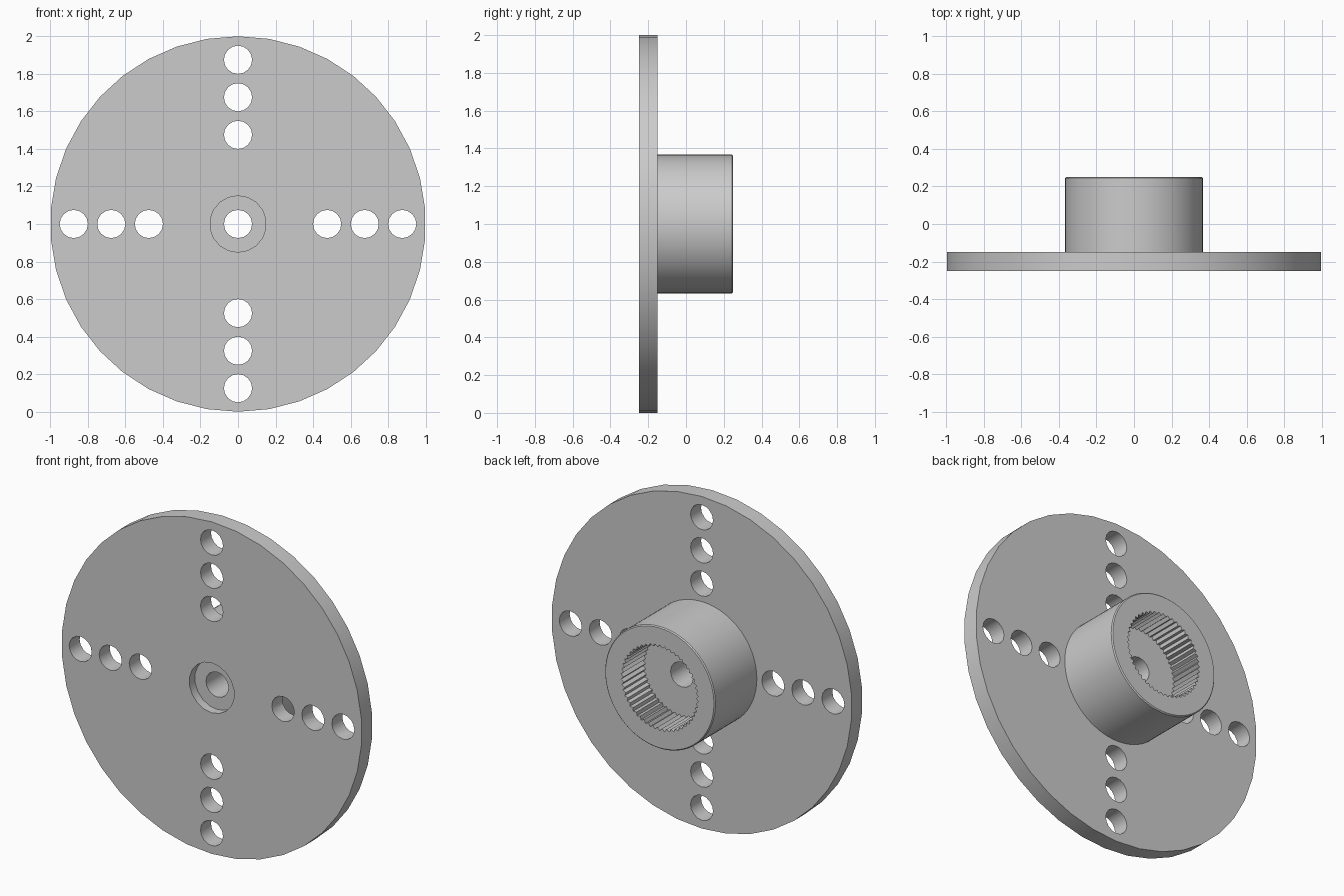
import bpy
import bmesh
from math import sin, cos, pi, radians

cube = bpy.data.objects.get("Cube")
if cube:
    bpy.data.objects.remove(cube)

CENTRE_Z = 1.0
FRONT, PLATE_BACK, HUB_BACK = -0.25, -0.15, 0.25
BOLT_R = 0.075

grey = bpy.data.materials.new("plain grey")
grey.use_nodes = True
colour = (0.6, 0.6, 0.6, 1)
grey.diffuse_color = colour
grey.node_tree.nodes["Principled BSDF"].inputs["Base Color"].default_value = colour


def prism(name, radii, sides, y0, y1, x=0, z=0, chamfer=0):
    """Prism along y; the radii repeat around the outline, starting at the top."""
    bm = bmesh.new()
    outline = []
    for i in range(sides):
        a, r = 2 * pi * i / sides, radii[i % len(radii)]
        outline.append((x + r * sin(a), CENTRE_Z + z + r * cos(a)))
    front = [bm.verts.new((px, y0, pz)) for px, pz in outline]
    back = [bm.verts.new((px, y1, pz)) for px, pz in outline]
    bm.faces.new(front)
    rear = bm.faces.new(back)
    for i in range(sides):
        j = (i + 1) % sides
        bm.faces.new((front[i], front[j], back[j], back[i]))
    bmesh.ops.recalc_face_normals(bm, faces=bm.faces)
    if chamfer:
        bmesh.ops.bevel(bm, geom=list(rear.edges), offset=chamfer,
                        segments=1, affect='EDGES')
    mesh = bpy.data.meshes.new(name)
    bm.to_mesh(mesh)
    bm.free()
    mesh.materials.append(grey)
    obj = bpy.data.objects.new(name, mesh)
    bpy.context.collection.objects.link(obj)
    return obj


def cut(target, cutter):
    """Subtract the cutter for good, then remove it."""
    cutter.hide_render = True
    mod = target.modifiers.new("cut", 'BOOLEAN')
    mod.operation, mod.solver, mod.object = 'DIFFERENCE', 'EXACT', cutter
    bpy.context.view_layer.objects.active = target
    bpy.ops.object.modifier_apply(modifier=mod.name)
    bpy.data.objects.remove(cutter)


# Round plate with a stepped centre hole and four rows of three holes
plate = prism("round_plate", [1.0], 38, FRONT, PLATE_BACK)
cut(plate, prism("screw_recess", [0.15], 18, FRONT - 0.1, FRONT + 0.052))
cut(plate, prism("centre_hole", [BOLT_R], 16, FRONT - 0.1, HUB_BACK))
for dx, dz in ((1, 0), (-1, 0), (0, 1), (0, -1)):
    for d in (0.475, 0.675, 0.875):
        cut(plate, prism("arm_hole", [BOLT_R], 16, FRONT - 0.1, HUB_BACK,
                         dx * d, dz * d))

# Hub with a toothed socket and the centre hole through its floor
hub = prism("hub", [0.367], 72, PLATE_BACK, HUB_BACK, chamfer=0.006)
cut(hub, prism("toothed_socket", [0.258, 0.242], 100, 0.04, HUB_BACK + 0.1))
cut(hub, prism("hub_hole", [BOLT_R], 16, FRONT, HUB_BACK))

# Smooth the walls, keep the rims and teeth sharp
bpy.ops.object.select_all(action='DESELECT')
for obj in (plate, hub):
    obj.select_set(True)
bpy.context.view_layer.objects.active = plate
bpy.ops.object.shade_smooth_by_angle(angle=radians(30))
